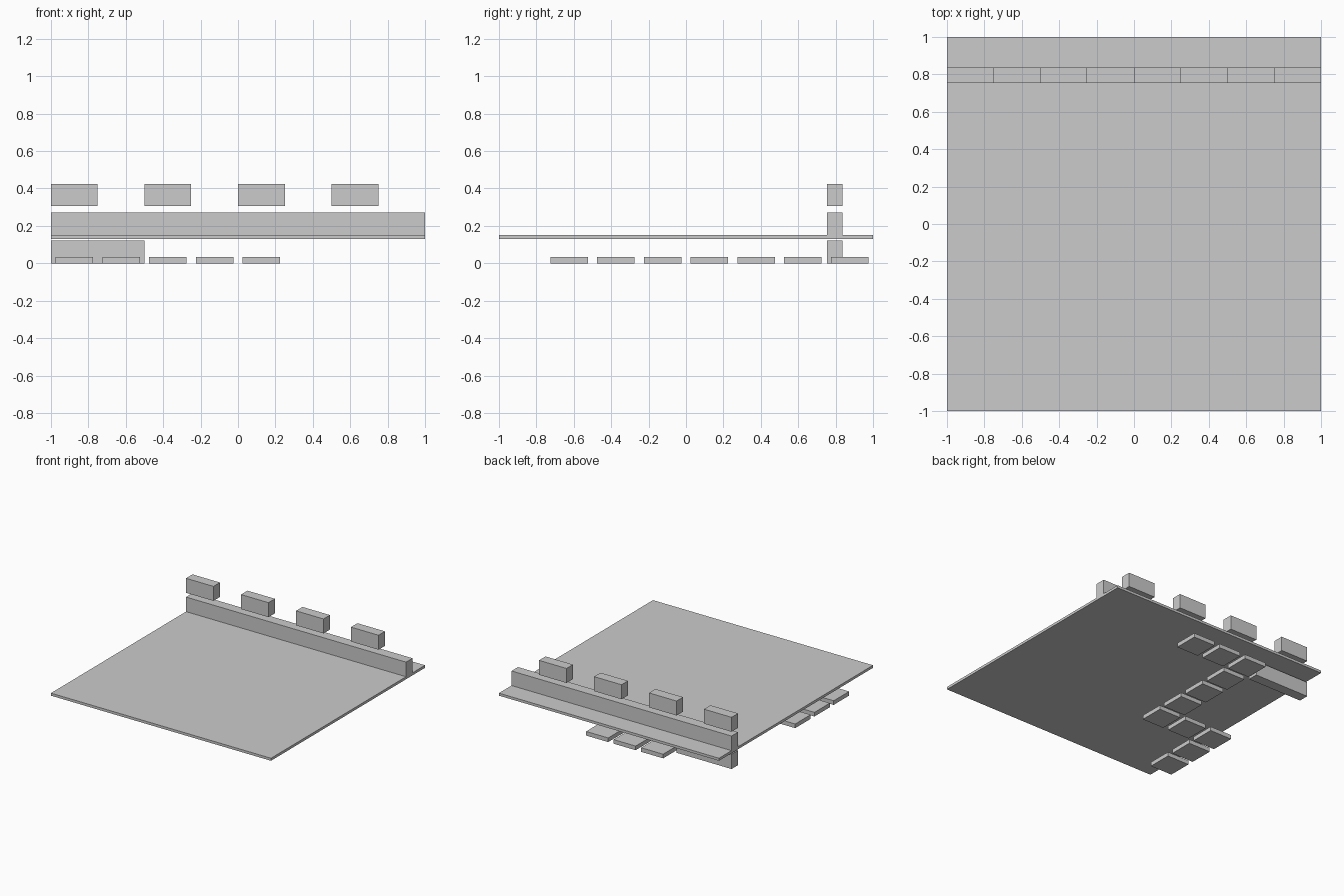
import bpy

if "Cube" in bpy.data.objects:
    bpy.data.objects.remove(bpy.data.objects["Cube"])

grey = bpy.data.materials.new("stone grey")
grey.diffuse_color = (0.6, 0.6, 0.6, 1.0)
grey.use_nodes = True
grey.node_tree.nodes["Principled BSDF"].inputs["Base Color"].default_value = grey.diffuse_color


def box(name, x, y, z):
    """Box spanning the given (low, high) ranges."""
    centre = [(a + b) / 2 for a, b in (x, y, z)]
    bpy.ops.mesh.primitive_cube_add(size=1, location=centre)
    ob = bpy.context.object
    ob.name = name
    ob.scale = [b - a for a, b in (x, y, z)]
    bpy.ops.object.transform_apply(location=False, rotation=False, scale=True)
    ob.data.materials.append(grey)
    return ob


WALL_Y = (0.753, 0.837)
CELL = 0.25

# Thin floor slab
box("floor_slab", (-1, 1), (-1, 1), (0.13, 0.151))

# Long wall near the back edge, with a short wall below the slab
box("upper_wall", (-1, 1), WALL_Y, (0.151, 0.271))
box("lower_wall", (-1, -0.5), WALL_Y, (0, 0.121))

# Row of floating battlement blocks above the wall
for i in range(4):
    x = -1 + i * 2 * CELL
    box(f"battlement_{i + 1}", (x, x + CELL), WALL_Y, (0.306, 0.425))

# Winding path of square tiles beneath the slab, stepped cell by cell
col, row = 4, 7
path = [(col, row)]
for dx, dy, count in ((-1, 0, 2), (0, -1, 4), (-1, 0, 2), (0, -1, 2)):
    for _ in range(count):
        col, row = col + dx, row + dy
        path.append((col, row))

for i, (col, row) in enumerate(path):
    cx = -1 + (col + 0.5) * CELL
    cy = -1 + (row + 0.5) * CELL
    box(f"path_tile_{i + 1}", (cx - 0.1, cx + 0.1), (cy - 0.1, cy + 0.1), (0, 0.034))
